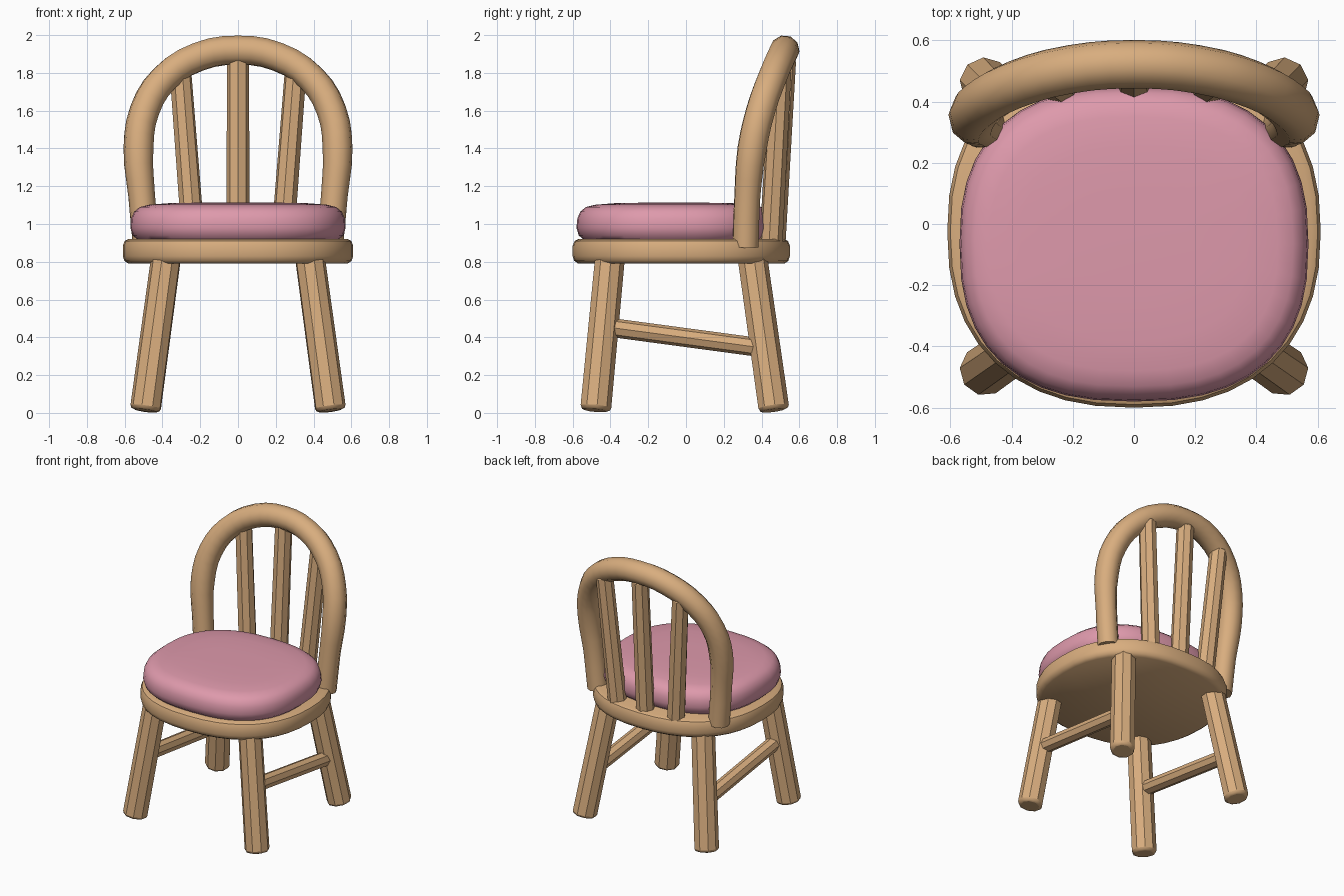
import bpy, bmesh, math
from mathutils import Vector

if "Cube" in bpy.data.objects:
    bpy.data.objects.remove(bpy.data.objects["Cube"], do_unlink=True)


def make_material(name, rgb):
    mat = bpy.data.materials.new(name)
    mat.use_nodes = True
    mat.diffuse_color = (*rgb, 1)
    mat.node_tree.nodes["Principled BSDF"].inputs["Base Color"].default_value = (*rgb, 1)
    return mat


wood = make_material("warm wood", (0.69, 0.42, 0.21))
pink = make_material("pink fabric", (0.73, 0.32, 0.41))


def activate(obj):
    bpy.ops.object.select_all(action="DESELECT")
    obj.select_set(True)
    bpy.context.view_layer.objects.active = obj


def finish(obj, mat, angle=40):
    obj.data.materials.clear()
    obj.data.materials.append(mat)
    activate(obj)
    bpy.ops.object.shade_smooth_by_angle(angle=math.radians(angle))
    return obj


def slab(name, mat, half_x, half_y, centre_y, power, profile, sides=40):
    """Rounded-square solid lofted through (inset, height) rings."""
    bm = bmesh.new()
    rings = []
    for inset, z in profile:
        ring = []
        for i in range(sides):
            a = math.tau * i / sides
            c, s = math.cos(a), math.sin(a)
            x = math.copysign(abs(c) ** (2 / power), c) * (half_x - inset)
            y = math.copysign(abs(s) ** (2 / power), s) * (half_y - inset)
            ring.append(bm.verts.new((x, y + centre_y, z)))
        rings.append(ring)
    for low, high in zip(rings, rings[1:]):
        for i in range(sides):
            j = (i + 1) % sides
            bm.faces.new((low[i], low[j], high[j], high[i]))
    bm.faces.new(rings[0][::-1])
    bm.faces.new(rings[-1])
    mesh = bpy.data.meshes.new(name)
    bm.to_mesh(mesh)
    bm.free()
    obj = bpy.data.objects.new(name, mesh)
    bpy.context.collection.objects.link(obj)
    return finish(obj, mat)


def rod(name, start, end, r_start, r_end, sides=9, bevel=0.02):
    """Faceted turned rod between two points with softened ends."""
    start, end = Vector(start), Vector(end)
    axis = end - start
    bpy.ops.mesh.primitive_cone_add(vertices=sides, radius1=r_start, radius2=r_end,
                                    depth=axis.length, location=(start + end) / 2)
    obj = bpy.context.object
    obj.name = obj.data.name = name
    obj.rotation_euler = axis.to_track_quat("Z", "Y").to_euler()
    mod = obj.modifiers.new("soft ends", "BEVEL")
    mod.width, mod.segments = bevel, 2
    mod.limit_method, mod.angle_limit = "ANGLE", math.radians(60)
    return finish(obj, wood, 30)


# Seat board and cushion
slab("seat", wood, 0.61, 0.575, -0.025, 2.35,
     [(0.03, 0.79), (0.008, 0.805), (0, 0.83), (0, 0.885), (0.01, 0.91), (0.03, 0.92)])
slab("cushion", pink, 0.57, 0.515, -0.065, 2.5,
     [(0.04, 0.915), (0.012, 0.94), (0, 0.98), (0.005, 1.03), (0.02, 1.065),
      (0.05, 1.09), (0.1, 1.102), (0.2, 1.11), (0.35, 1.113)])

# Splayed legs and side stretchers
for side, s in (("left", 1), ("right", -1)):
    rod("front_leg_" + side, (0.49 * s, -0.48, 0.013), (0.375 * s, -0.40, 0.86), 0.083, 0.08)
    rod("back_leg_" + side, (0.49 * s, 0.465, 0.013), (0.375 * s, 0.345, 0.86), 0.083, 0.08)
    rod("stretcher_" + side, (0.432 * s, -0.42, 0.455), (0.442 * s, 0.40, 0.345),
        0.05, 0.05, 8, 0.01)

# Bent hoop of the backrest
half = [(0.485, 0.315, 0.88), (0.51, 0.325, 1.15), (0.527, 0.35, 1.4),
        (0.495, 0.395, 1.6), (0.39, 0.455, 1.77), (0.21, 0.505, 1.885)]
path = half + [(0, 0.522, 1.92)] + [(-x, y, z) for x, y, z in reversed(half)]
curve = bpy.data.curves.new("backrest_hoop", "CURVE")
curve.dimensions = "3D"
curve.bevel_depth, curve.bevel_resolution = 0.077, 3
curve.resolution_u = 3
curve.use_fill_caps = True
spline = curve.splines.new("BEZIER")
spline.bezier_points.add(len(path) - 1)
for point, co in zip(spline.bezier_points, path):
    point.co = co
    point.handle_left_type = point.handle_right_type = "AUTO"
    point.radius = 0.92 if co[2] < 1.3 else 1.03
hoop = bpy.data.objects.new("backrest_hoop", curve)
bpy.context.collection.objects.link(hoop)
activate(hoop)
bpy.ops.object.convert(target="MESH")
finish(bpy.context.object, wood, 50)

# Three fanned spindles
rod("spindle_middle", (0, 0.465, 0.9), (0, 0.525, 1.87), 0.062, 0.058, 8, 0.01)
for side, s in (("left", 1), ("right", -1)):
    rod("spindle_" + side, (0.235 * s, 0.45, 0.9), (0.305 * s, 0.50, 1.81),
        0.062, 0.058, 8, 0.01)
